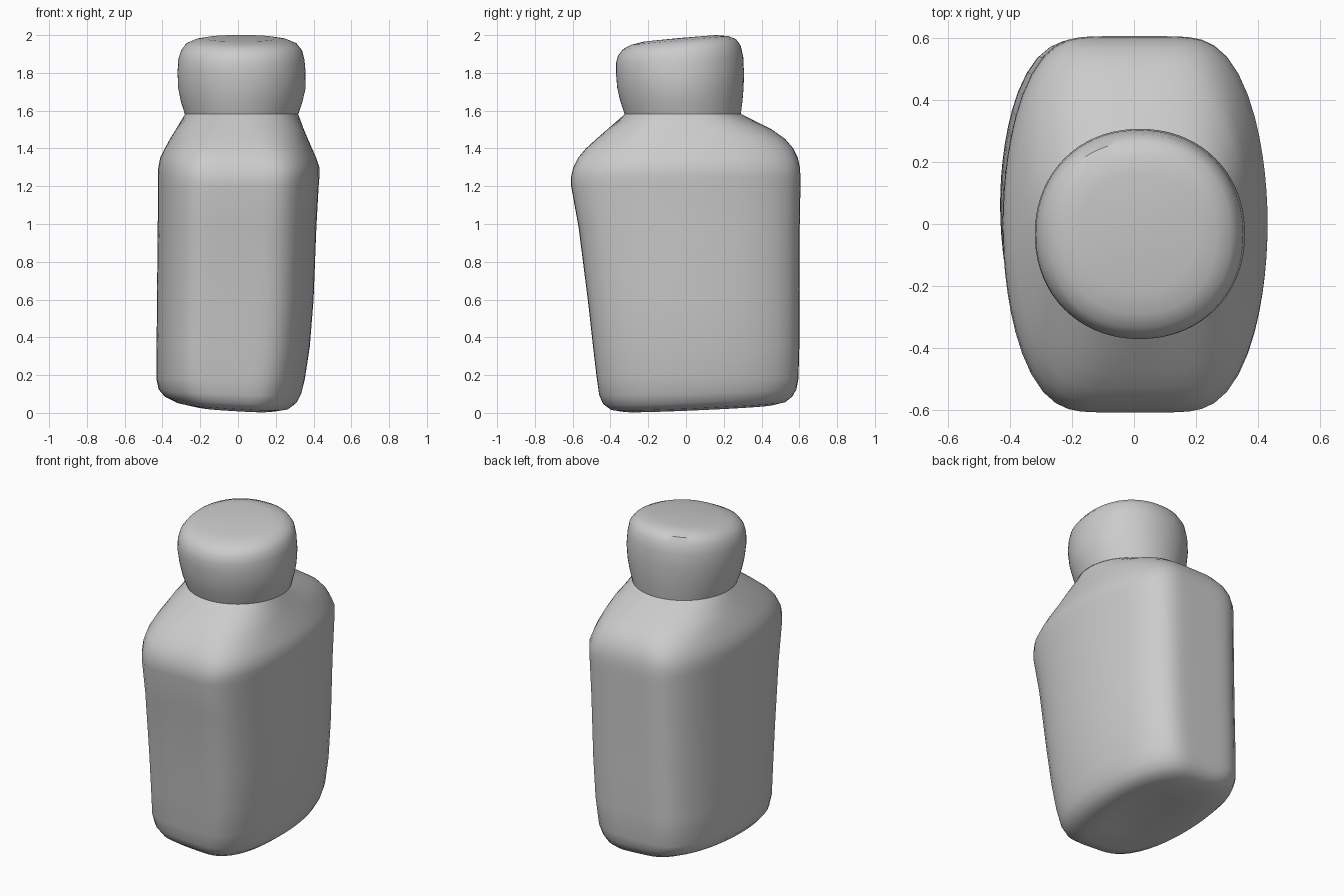
import bpy, bmesh
from math import cos, sin, tau, radians

N = 72


def section(z, x0, x1, y0, y1, n=6, bow=0.28, tx=0, ty=0):
    """Superellipse ring with bowed sides, tilted by tx, ty."""
    pts = []
    for i in range(N):
        c, s = cos(tau * i / N), sin(tau * i / N)
        r = (abs(c) ** n + abs(s) ** n) ** (-1 / n)
        u, v = r * c, r * s
        u *= 1 - bow * v * v
        x = (x0 + x1) / 2 + u * (x1 - x0) / 2
        y = (y0 + y1) / 2 + v * (y1 - y0) / 2
        pts.append((x, y, min(2, max(0, z + tx * x + ty * y))))
    return pts


def loft(name, rings, bottom=None, top=None):
    """Skin the rings; optionally close an end with a fan to a centre point."""
    bm = bmesh.new()
    rows = [[bm.verts.new(p) for p in section(*r)] for r in rings]
    for a, b in zip(rows, rows[1:]):
        for i in range(N):
            j = (i + 1) % N
            bm.faces.new((a[i], a[j], b[j], b[i]))
    for row, centre in ((rows[0], bottom), (rows[-1], top)):
        if centre:
            c = bm.verts.new(centre)
            for i in range(N):
                bm.faces.new((row[i], row[(i + 1) % N], c))
    bmesh.ops.recalc_face_normals(bm, faces=bm.faces)
    me = bpy.data.meshes.new(name)
    bm.to_mesh(me)
    bm.free()
    ob = bpy.data.objects.new(name, me)
    bpy.context.collection.objects.link(ob)
    bpy.ops.object.select_all(action='DESELECT')
    ob.select_set(True)
    bpy.context.view_layer.objects.active = ob
    bpy.ops.object.shade_smooth_by_angle(angle=radians(35))
    return ob


# Bottle body: uneven base, tapered front, sloped shoulders
loft("bottle_body", [
    (0.040, -0.13, 0.12, -0.18, 0.28, 4, 0.2, -0.06, 0.045),
    (0.023, -0.24, 0.20, -0.33, 0.46, 4, 0.25, -0.06, 0.045),
    (0.038, -0.33, 0.27, -0.40, 0.53, 4.3, 0.25, -0.06, 0.045),
    (0.068, -0.39, 0.31, -0.44, 0.565, 4.6, 0.26, -0.05, 0.04),
    (0.110, -0.42, 0.335, -0.46, 0.585, 5, 0.26, -0.03, 0.03),
    (0.180, -0.432, 0.354, -0.472, 0.595),
    (0.350, -0.431, 0.380, -0.492, 0.600),
    (0.600, -0.429, 0.400, -0.520, 0.600),
    (0.985, -0.425, 0.415, -0.569, 0.602),
    (1.200, -0.424, 0.427, -0.608, 0.606),
    (1.250, -0.424, 0.431, -0.608, 0.606),
    (1.300, -0.422, 0.431, -0.597, 0.603),
    (1.350, -0.412, 0.414, -0.572, 0.592, 5.6),
    (1.400, -0.388, 0.392, -0.530, 0.568, 5.2, 0.27),
    (1.450, -0.360, 0.370, -0.475, 0.525, 4.4, 0.25),
    (1.500, -0.330, 0.349, -0.418, 0.455, 3.4, 0.18),
    (1.583, -0.280, 0.318, -0.322, 0.290, 2.0, 0.0),
], bottom=(-0.01, 0.03, 0.07))

# Rounded cap with a top sloping down to the front
loft("cap", [
    (1.583, -0.282, 0.320, -0.325, 0.290, 2.0, 0),
    (1.650, -0.303, 0.342, -0.348, 0.299, 2.0, 0),
    (1.720, -0.317, 0.358, -0.364, 0.305, 2.0, 0),
    (1.800, -0.320, 0.358, -0.371, 0.307, 2.1, 0),
    (1.870, -0.317, 0.352, -0.371, 0.303, 2.1, 0, 0, 0.05),
    (1.920, -0.302, 0.340, -0.360, 0.290, 2.15, 0, 0, 0.08),
    (1.955, -0.276, 0.312, -0.335, 0.265, 2.2, 0, 0, 0.09),
    (1.975, -0.230, 0.265, -0.290, 0.222, 2.25, 0, 0, 0.09),
    (1.986, -0.170, 0.200, -0.220, 0.160, 2.3, 0, 0, 0.09),
], top=(0.015, -0.03, 1.985))
